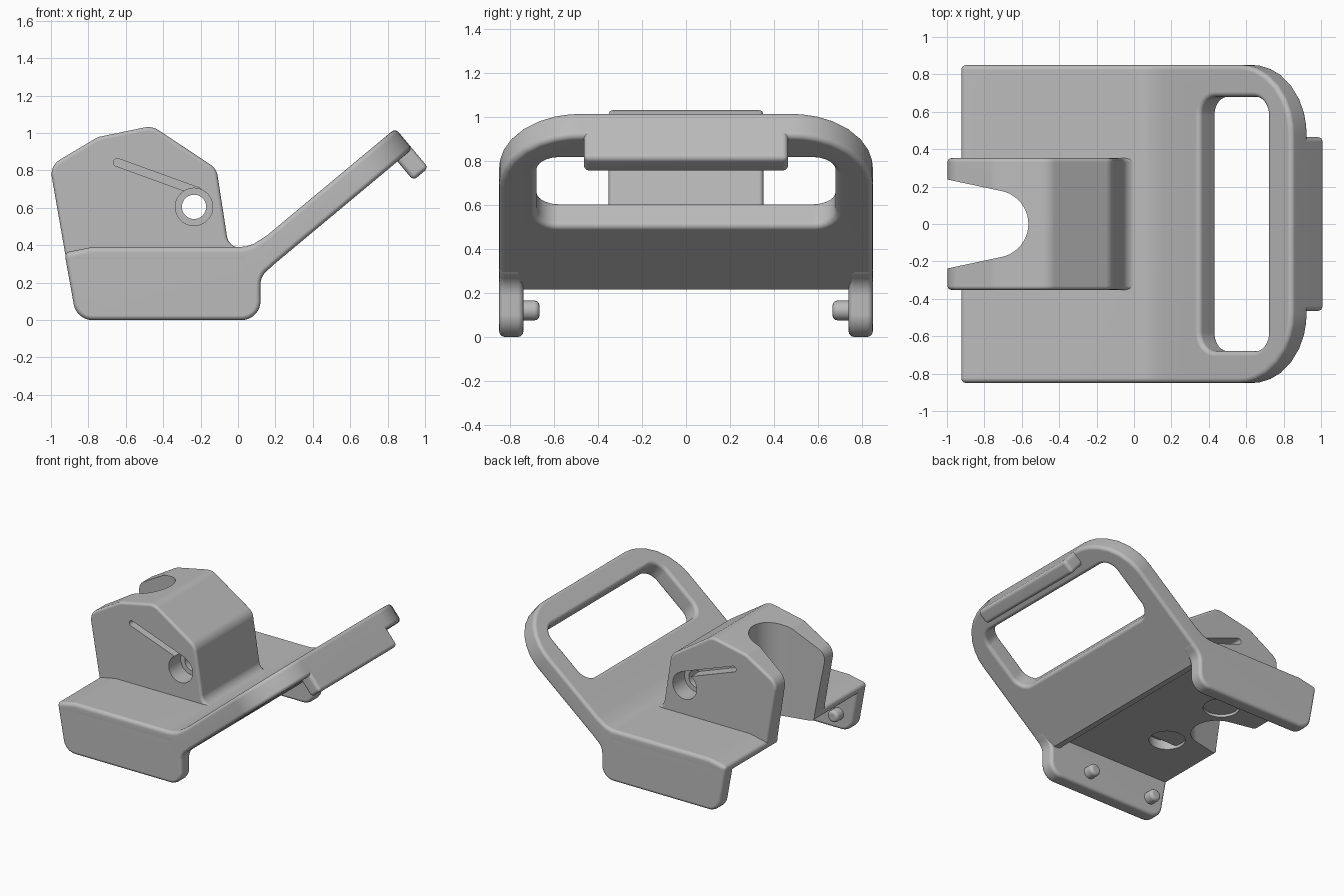
import bpy, bmesh, math
from mathutils import Vector

cube = bpy.data.objects.get("Cube")
if cube:
    bpy.data.objects.remove(cube, do_unlink=True)

grey = bpy.data.materials.new("mid grey")
grey.use_nodes = True
GREY = (0.5, 0.5, 0.5, 1)
grey.diffuse_color = GREY
for node in grey.node_tree.nodes:
    if node.type == 'BSDF_PRINCIPLED':
        node.inputs["Base Color"].default_value = GREY
        node.inputs["Roughness"].default_value = 0.6


def rounded(points, steps=8):
    """Polygon from (a, b[, radius]) corners, with arcs at the given radii."""
    out = []
    for i, p in enumerate(points):
        c = Vector(p[:2])
        if len(p) < 3:
            out.append(c)
            continue
        d1 = (Vector(points[i - 1][:2]) - c).normalized()
        d2 = (Vector(points[(i + 1) % len(points)][:2]) - c).normalized()
        half = d1.angle(d2) / 2
        t = p[2] / math.tan(half)
        centre = c + (d1 + d2).normalized() * p[2] / math.sin(half)
        a, b = c + d1 * t, c + d2 * t
        for k in range(steps + 1):
            out.append(centre + (a.lerp(b, k / steps) - centre).normalized() * p[2])
    return out


def circle(a, b, r, n=40):
    return [Vector((a + r * math.cos(k * math.tau / n), b + r * math.sin(k * math.tau / n)))
            for k in range(n)]


def side_plane(a, b, h):      # profile seen from the front, depth along y
    return Vector((a, h, b))


def ground_plane(a, b, h):    # profile seen from the top, height along z
    return Vector((a, b, h))


def arm_point(u, v, w):       # u up the arm, v across, w through its thickness
    return Vector((0.08 + 0.768 * u + 0.64 * w, v, 0.39 + 0.64 * u - 0.768 * w))


def add_object(name, bm):
    bmesh.ops.recalc_face_normals(bm, faces=bm.faces[:])
    mesh = bpy.data.meshes.new(name)
    bm.to_mesh(mesh)
    bm.free()
    mesh.materials.append(grey)
    ob = bpy.data.objects.new(name, mesh)
    bpy.context.collection.objects.link(ob)
    return ob


def prism(name, outline, lo, hi, place):
    bm = bmesh.new()
    low = [bm.verts.new(place(p[0], p[1], lo)) for p in outline]
    high = [bm.verts.new(place(p[0], p[1], hi)) for p in outline]
    bm.faces.new(low)
    bm.faces.new(high)
    for i in range(len(low)):
        j = (i + 1) % len(low)
        bm.faces.new((low[i], low[j], high[j], high[i]))
    return add_object(name, bm)


def finish(ob, bevel, cutters=()):
    """Round the edges, cut the openings, then smooth."""
    bpy.ops.object.select_all(action='DESELECT')
    ob.select_set(True)
    bpy.context.view_layer.objects.active = ob
    mod = ob.modifiers.new("round_edges", 'BEVEL')
    mod.width = bevel
    mod.segments = 4
    mod.limit_method = 'ANGLE'
    mod.angle_limit = math.radians(50)
    mod.use_clamp_overlap = False
    bpy.ops.object.modifier_apply(modifier=mod.name)
    for cutter in cutters:
        mod = ob.modifiers.new("cut", 'BOOLEAN')
        mod.operation = 'DIFFERENCE'
        mod.solver = 'EXACT'
        mod.object = cutter
        bpy.ops.object.modifier_apply(modifier=mod.name)
    bpy.ops.object.shade_smooth_by_angle(angle=math.radians(35))
    mod = ob.modifiers.new("even_shading", 'WEIGHTED_NORMAL')
    mod.keep_sharp = True


THICK, ARM, HALF = 0.143, 0.992, 0.85
UNDER = 0.3      # underside of the deck

# Cutters: open notch, cross bore, spring recesses and underside pockets
arc = [(-0.745 + 0.18 * math.cos(a), 0.18 * math.sin(a))
       for a in (math.radians(78 - 6.5 * k) for k in range(25))]
notch = prism("notch_cutter", [(-1.3, 0.302)] + arc + [(-1.3, -0.302)], -0.1, 1.3, ground_plane)
bore = prism("bore_cutter", circle(-0.235, 0.605, 0.065), -1, 1, side_plane)
recesses, pockets = [], []
start, end = Vector((-0.207, 0.684)), Vector((-0.665, 0.85))
along = (end - start).normalized()
across = Vector((-along.y, along.x)) * 0.021
slot = rounded([(*(start + across),), (*(end + across), 0.02),
                (*(end - across), 0.02), (*(start - across),)])
for s in (-1, 1):
    for name, shape, inner in (("counterbore_cutter", circle(-0.235, 0.605, 0.1), 0.21),
                               ("spring_slot_cutter", slot, 0.25)):
        lo, hi = sorted((s * inner, s * 0.5))
        recesses.append(prism(name, shape, lo, hi, side_plane))
    pockets.append(prism("pocket_cutter", circle(-0.54, s * 0.29, 0.125), 0.1, 0.37, ground_plane))

# Deck and slotted arm: half of the frame, continued into the deck, then mirrored
frame = rounded([(0.1, 0), (0.1, HALF), (ARM, HALF, 0.37), (ARM, 0),
                 (0.823, 0), (0.823, 0.68, 0.1), (0.35, 0.68, 0.1), (0.35, 0)])
bm = bmesh.new()
top = [bm.verts.new(arm_point(p.x, p.y, 0)) for p in frame]
low = [bm.verts.new(arm_point(p.x if i > 1 else -0.05, p.y, THICK)) for i, p in enumerate(frame)]
bm.faces.new(top)
bm.faces.new(low)
for i in range(1, len(frame)):
    j = (i + 1) % len(frame)
    if abs(frame[i].y) + abs(frame[j].y) > 0.001:
        bm.faces.new((top[i], top[j], low[j], low[i]))
last = (top[0], top[1], low[0], low[1])
for tx, tz, bx, bz in ((0.085, 0.407, 0.094, 0.215), (0.04, 0.393, 0.035, 0.215),
                       (0, 0.39, 0.025, UNDER), (-0.78, 0.39, -0.78, UNDER),
                       (-0.928, 0.36, -0.917, UNDER)):
    new = [bm.verts.new(co) for co in ((tx, 0, tz), (tx, HALF, tz), (bx, 0, bz), (bx, HALF, bz))]
    for a, b in ((0, 1), (2, 3), (1, 3)):
        bm.faces.new((last[a], last[b], new[b], new[a]))
    last = new
bm.faces.new((last[0], last[1], last[3], last[2]))
bmesh.ops.mirror(bm, geom=bm.verts[:] + bm.edges[:] + bm.faces[:], axis='Y', merge_dist=0.0005)
bmesh.ops.remove_doubles(bm, verts=bm.verts[:], dist=0.0005)
finish(add_object("deck_and_arm", bm), 0.026, [notch] + pockets)

# Raised block with the notch and the spring recesses
block = rounded([(-0.918, 0.32), (-1.006, 0.825, 0.09), (-0.75, 0.978, 0.1), (-0.46, 1.038, 0.1),
                 (-0.115, 0.81, 0.09), (-0.05, 0.39, 0.07), (0.05, 0.385), (0.05, 0.32)])
finish(prism("block", block, -0.352, 0.352, side_plane), 0.02, [notch, bore] + recesses)

# Side flanges with their inward pins
flange = rounded([(-0.927, 0.355), (-0.863, 0, 0.1), (0.12, 0, 0.1), (0.12, 0.235, 0.1),
                  (0.2, 0.302), (0.15, 0.37), (0.05, 0.355)])
for s, side in ((-1, "front"), (1, "back")):
    lo, hi = sorted((s * 0.74, s * HALF))
    finish(prism(side + "_flange", flange, lo, hi, side_plane), 0.025)
    lo, hi = sorted((s * 0.667, s * 0.78))
    for x, where in ((-0.76, "outer"), (-0.22, "inner")):
        finish(prism(f"{side}_{where}_pin", circle(x, 0.12, 0.045, 24), lo, hi, side_plane), 0.022)

# Hooked lip at the end of the arm
lip = [(ARM - 0.105, 0.05), (ARM, 0.05), (ARM, 0.275), (ARM - 0.105, 0.275)]
finish(prism("lip", lip, -0.465, 0.465, lambda u, w, v: arm_point(u, v, w)), 0.025)

for cutter in [notch, bore] + recesses + pockets:
    bpy.data.objects.remove(cutter, do_unlink=True)
